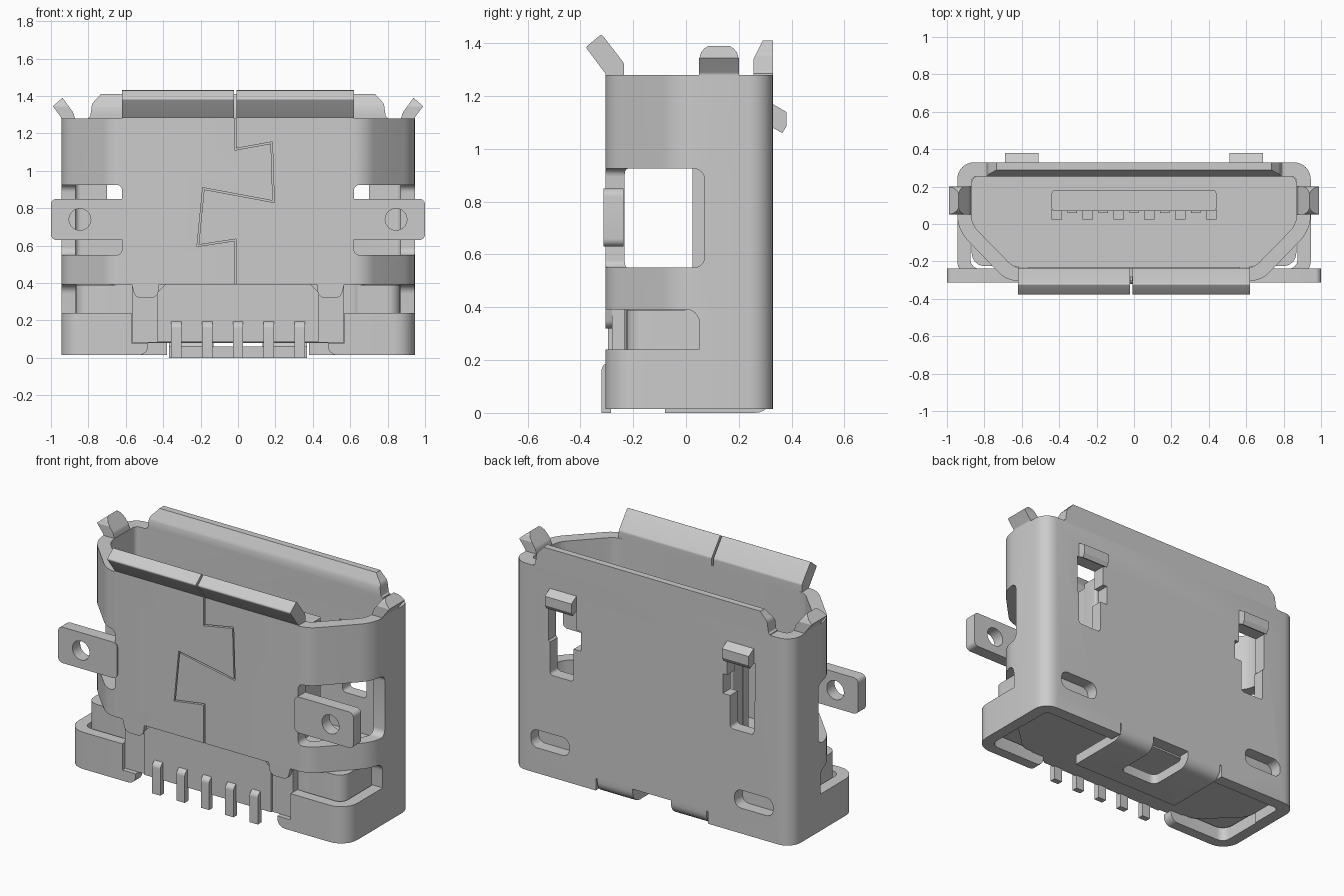
import bpy, bmesh, math
from mathutils import Vector

if "Cube" in bpy.data.objects:
    bpy.data.objects.remove(bpy.data.objects["Cube"])

metal = bpy.data.materials.new("grey_metal")
metal.diffuse_color = (0.6, 0.6, 0.6, 1)
metal.use_nodes = True
metal.node_tree.nodes["Principled BSDF"].inputs["Base Color"].default_value = metal.diffuse_color


def rounded(pts, steps=6):
    """Round the corners of a polygon of (a, b, radius)."""
    out = []
    for i, p in enumerate(pts):
        c, r = Vector(p[:2]), (p[2] if len(p) > 2 else 0)
        if not r:
            out.append(c)
            continue
        u = (Vector(pts[i - 1][:2]) - c).normalized()
        v = (Vector(pts[(i + 1) % len(pts)][:2]) - c).normalized()
        half = u.angle(v) / 2
        d = r / math.tan(half)
        o = c + (u + v).normalized() * (r / math.sin(half))
        s, e = c + u * d - o, c + v * d - o
        sweep = s.angle_signed(e)
        for k in range(steps + 1):
            t = -sweep * k / steps
            out.append(o + Vector((s.x * math.cos(t) - s.y * math.sin(t),
                                   s.x * math.sin(t) + s.y * math.cos(t))))
    return out


def prism(name, pts, axis, lo, hi):
    """Extrude a 2D polygon along an axis."""
    place = {'x': lambda a, b, t: (t, a, b), 'y': lambda a, b, t: (a, t, b),
             'z': lambda a, b, t: (a, b, t)}[axis]
    pts = rounded(pts)
    bm = bmesh.new()
    low = [bm.verts.new(place(p[0], p[1], lo)) for p in pts]
    top = [bm.verts.new(place(p[0], p[1], hi)) for p in pts]
    n = len(pts)
    bm.faces.new(low)
    bm.faces.new(top)
    for i in range(n):
        bm.faces.new((low[i], low[(i + 1) % n], top[(i + 1) % n], top[i]))
    bmesh.ops.recalc_face_normals(bm, faces=bm.faces)
    me = bpy.data.meshes.new(name)
    bm.to_mesh(me)
    bm.free()
    me.materials.append(metal)
    ob = bpy.data.objects.new(name, me)
    bpy.context.collection.objects.link(ob)
    return ob


def rect(a0, a1, b0, b1, r=0):
    return [(a0, b0, r), (a1, b0, r), (a1, b1, r), (a0, b1, r)]


def flip(pts, s):
    return [(p[0] * s,) + tuple(p[1:]) for p in pts]


def both(half):
    """Complete a right-half outline with its mirror image."""
    return half + flip(half[::-1], -1)


def ribbon(path, w):
    """Mitred band of half-width w around an open path."""
    pts = [Vector(p) for p in path]
    left, right = [], []
    for i, p in enumerate(pts):
        a = (p - pts[i - 1]).normalized() if i else (pts[1] - p).normalized()
        b = (pts[i + 1] - p).normalized() if i + 1 < len(pts) else a
        na, nb = Vector((-a.y, a.x)), Vector((-b.y, b.x))
        m = (na + nb) * (w / (1 + na.dot(nb)))
        left.append(tuple(p + m))
        right.append(tuple(p - m))
    return left + right[::-1]


def cut(ob, *cutters):
    """Subtract the cutters, skipping any cut that would empty the part."""
    bpy.context.view_layer.objects.active = ob
    for c in cutters:
        keep = ob.data.copy()
        m = ob.modifiers.new("cut", 'BOOLEAN')
        m.operation, m.solver, m.object = 'DIFFERENCE', 'EXACT', c
        bpy.ops.object.modifier_apply(modifier=m.name)
        if len(ob.data.polygons) < 6:
            ob.data = keep
        bpy.data.objects.remove(c)


# D-shaped shell
outer = both([(0.945, 0.33, 0.09), (0.945, -0.03, 0.2), (0.68, -0.305, 0.15)])
inner = both([(0.87, 0.255, 0.03), (0.87, 0.0, 0.13), (0.64, -0.235, 0.1)])
shell = prism("shell", outer, 'z', 0.015, 1.28)
cut(shell, prism("c", inner, 'z', -0.1, 1.5))
# open lower front, with rounded side slots
cut(shell, prism("c", [(-0.6, -0.1), (0.05, -0.1), (0.05, 0.392, 0.05), (-0.6, 0.392)], 'x', -1.2, 1.2))
# raised bottom edge of the back
cut(shell, prism("c", rect(-0.38, 0.38, -0.2, 0.09), 'y', 0.1, 0.5))
for s in (1, -1):
    x0, x1 = sorted((0.62 * s, 1.2 * s))
    # side window
    w = prism("c", rect(x0, x1, 0.55, 0.925, 0.03), 'y', -0.5, -0.1)
    w2 = prism("c", [(-0.15, 0.55), (0.07, 0.55, 0.04), (0.07, 0.925, 0.04), (-0.15, 0.925)], 'x',
               min(0.7 * s, 1.2 * s), max(0.7 * s, 1.2 * s))
    # latch holes and lower slots in the back
    hole = prism("c", flip([(0.53, 0.64, 0.02), (0.69, 0.64, 0.02), (0.69, 0.84), (0.70, 0.85),
                            (0.70, 1.08), (0.51, 1.08), (0.51, 0.96), (0.48, 0.96),
                            (0.48, 0.84), (0.53, 0.84)], s), 'y', 0.2, 0.4)
    slot = prism("c", flip(rect(0.56, 0.82, 0.17, 0.28, 0.045), s), 'y', 0.2, 0.4)
    cut(shell, w, w2, hole, slot)
# dovetail seam on the front
seam = [(-0.015, 1.4), (-0.015, 1.115), (0.18, 1.15), (0.19, 0.835), (-0.185, 0.905),
        (-0.215, 0.6), (-0.015, 0.63), (-0.015, 0.3)]
cut(shell, prism("c", ribbon(seam, 0.004), 'y', -0.5, -0.28))

# top lips and tabs
lip = [(-0.305, 1.275), (-0.305, 1.285), (-0.38, 1.385, 0.01), (-0.32, 1.435, 0.01),
       (-0.235, 1.325, 0.02), (-0.235, 1.275)]
prism("front_lip_left", lip, 'x', -0.62, -0.021)
prism("front_lip_right", lip, 'x', -0.009, 0.62)
back_lip = prism("back_lip", [(0.255, 1.275), (0.255, 1.34), (0.29, 1.41), (0.33, 1.41), (0.33, 1.275)],
                 'x', -0.8, 0.8)
for s in (1, -1):
    cut(back_lip, prism("c", flip([(0.83, 1.27), (0.79, 1.29, 0.01), (0.78, 1.36, 0.04), (0.73, 1.412, 0.04),
                                   (0.73, 1.45), (0.83, 1.45)], s), 'y', 0.1, 0.5))

for s, side in ((1, "right"), (-1, "left")):
    # flared side tab with rounded tip
    tab = prism("side_tab_" + side, flip([(0.87, 1.27), (0.945, 1.27), (0.945, 1.285, 0.02), (0.99, 1.345),
                                          (0.938, 1.39), (0.88, 1.31, 0.04)], s), 'y', 0.05, 0.2)
    for m in (1, -1):
        corner = [(0.125 + m * a, z) for a, z in ((0.08, 1.335), (0.074, 1.345), (0.068, 1.366),
                                                  (0.054, 1.382), (0.035, 1.392), (0.08, 1.42))]
        cut(tab, prism("c", corner, 'x', -1.2, 1.2))
    # mounting ear with hole
    ear = prism("mounting_ear_" + side, flip(rect(0.6, 1.0, 0.63, 0.85, 0.03), s), 'y', -0.312, -0.237)
    disc = [(0.845 * s + 0.058 * math.cos(a * math.pi / 16), 0.74 + 0.058 * math.sin(a * math.pi / 16))
            for a in range(32)]
    cut(ear, prism("c", disc, 'y', -0.5, 0))
    # spring latch on the back
    prism("latch_" + side, [(0.26, 1.16), (0.32, 1.175), (0.38, 1.14), (0.38, 1.085), (0.365, 1.06),
                            (0.32, 1.085), (0.26, 1.08)], 'x', *sorted((0.51 * s, 0.69 * s)))
    # foot strap wrapping to the front
    strap = [(0.945, 0.1), (0.945, -0.305, 0.11), (0.57, -0.305), (0.57, -0.24),
             (0.875, -0.24, 0.05), (0.875, 0.1)]
    prism("foot_strap_" + side, flip(strap, s), 'z', 0.015, 0.24)
    prism("foot_toe_" + side, flip([(0.58, 0.015), (0.48, 0.015, 0.05), (0.48, 0.08), (0.58, 0.08)], s),
          'y', -0.305, -0.24)
    # shell hooks over the plastic
    prism("front_hook_" + side, flip([(0.42, 0.4), (0.43, 0.32, 0.04), (0.55, 0.32, 0.04), (0.57, 0.4)], s),
          'y', -0.305, -0.235)

# folded clip under the base, with a window in the middle
clip = prism("bottom_clip", [(0.33, 0.1), (0.33, 0.0, 0.07), (-0.08, 0.0), (-0.08, 0.06),
                             (0.26, 0.06, 0.02), (0.26, 0.1)], 'x', -0.37, 0.37)
cut(clip, prism("c", [(-0.13, 0.03, 0.04), (0.13, 0.03, 0.04), (0.13, 0.5), (-0.13, 0.5)], 'z', -0.1, 0.2))

# insulating base
prism("base", both([(0.868, 0.254, 0.03), (0.868, -0.02, 0.13), (0.64, -0.233, 0.1)]), 'z', 0.08, 0.42)
prism("base_block", both([(0.868, 0.1), (0.868, -0.225, 0.07)]), 'z', 0.085, 0.39)
prism("base_front", rect(-0.568, 0.568, 0.082, 0.391), 'y', -0.28, -0.1)
prism("base_panel", both([(0.39, 0.391), (0.43, 0.35), (0.43, 0.085)]), 'y', -0.295, -0.2)

# contact tongue with ribs
prism("tongue", rect(-0.44, 0.44, 0.07, 0.18, 0.015), 'z', 0.4, 1.1)
for i in range(6):
    x = -0.4125 + 0.165 * i
    prism("tongue_rib", rect(x - 0.028, x + 0.028, 0.025, 0.08), 'z', 0.4, 1.07)
for i in range(5):
    x = -0.33 + 0.165 * i
    prism("contact", rect(x - 0.025, x + 0.025, 0.06, 0.08), 'z', 0.4, 1.05)
    # solder pin
    prism("solder_pin", [(-0.2, 0.205), (-0.28, 0.205), (-0.32, 0.175, 0.03), (-0.32, 0.0),
                         (-0.285, 0.0), (-0.285, 0.14, 0.01), (-0.2, 0.14)], 'x', x - 0.028, x + 0.028)

# smooth shading with crisp edges
bpy.ops.object.select_all(action='SELECT')
bpy.context.view_layer.objects.active = shell
bpy.ops.object.shade_smooth_by_angle(angle=math.radians(30))
